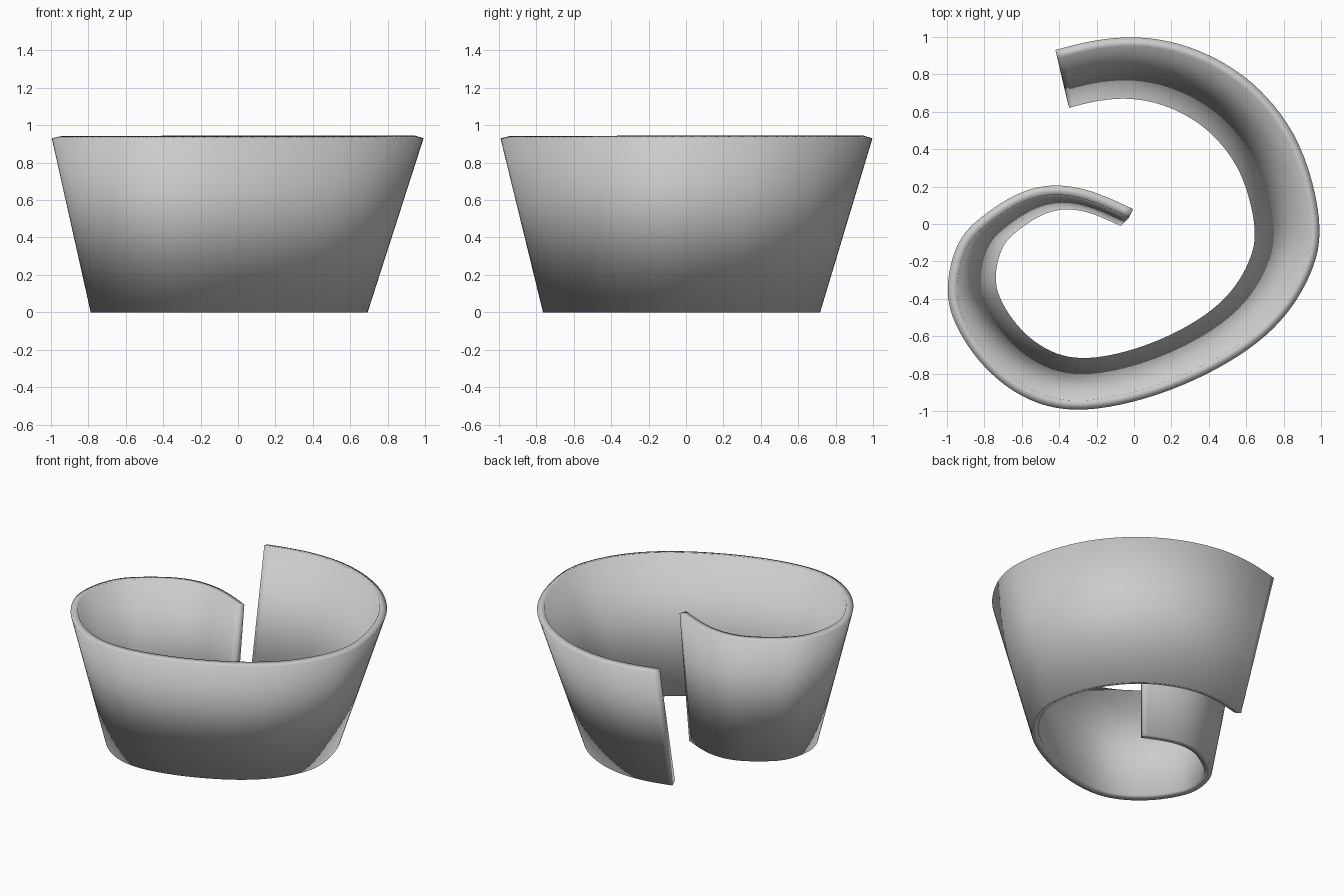
import bpy, bmesh
from mathutils import Vector

if "Cube" in bpy.data.objects:
    bpy.data.objects.remove(bpy.data.objects["Cube"])

# Outer top rim of the curled wall, as seen from above
RIM = [(-0.42, 0.93), (-0.22, 0.98), (0.0, 1.0), (0.22, 0.97), (0.44, 0.885),
       (0.67, 0.725), (0.89, 0.43), (1.0, 0.0), (0.945, -0.27), (0.78, -0.53),
       (0.51, -0.74), (0.13, -0.915), (-0.27, -1.0), (-0.56, -0.945),
       (-0.80, -0.77), (-0.96, -0.53), (-1.0, -0.33), (-0.94, -0.09),
       (-0.80, 0.05), (-0.61, 0.17), (-0.42, 0.21), (-0.22, 0.175), (-0.005, 0.08)]
CENTRE = Vector((-0.18, -0.10))   # the foot is the rim scaled about this point
TAPER = 0.745
HEIGHT = 0.93
THICK = 0.05


def smooth_path(points, steps=6):
    """Catmull-Rom path, lightly relaxed."""
    p = [Vector(q) for q in points]
    p = [2 * p[0] - p[1]] + p + [2 * p[-1] - p[-2]]
    out = []
    for a, b, c, d in zip(p, p[1:], p[2:], p[3:]):
        for k in range(steps):
            t = k / steps
            out.append(0.5 * (2 * b + (c - a) * t + (2 * a - 5 * b + 4 * c - d) * t ** 2
                              + (3 * b - a - 3 * c + d) * t ** 3))
    out.append(p[-2])
    for _ in range(8):
        out = [out[0]] + [(a + 2 * b + c) / 4 for a, b, c in zip(out, out[1:], out[2:])] + [out[-1]]
    return out


# Curled wall: a tilted four-sided section carried along the rim
path = smooth_path(RIM)
bm = bmesh.new()
sections = []
for i, p in enumerate(path):
    foot = CENTRE + (p - CENTRE) * TAPER
    top, low = p.to_3d(), foot.to_3d()
    top.z = HEIGHT
    along = (path[min(i + 1, len(path) - 1)] - path[max(i - 1, 0)]).to_3d()
    inward = (top - low).cross(along).normalized()
    if inward.z < 0:
        inward = -inward
    inward *= THICK
    sections.append([bm.verts.new(v) for v in (low, top, top + inward, low + inward)])

for a, b in zip(sections, sections[1:]):
    for k in range(4):
        n = (k + 1) % 4
        bm.faces.new((a[k], a[n], b[n], b[k]))
bm.faces.new(sections[0])
bm.faces.new(sections[-1])
bmesh.ops.recalc_face_normals(bm, faces=bm.faces[:])
for f in bm.faces:
    f.smooth = True

mesh = bpy.data.meshes.new("curled_wall")
bm.to_mesh(mesh)
bm.free()
wall = bpy.data.objects.new("curled_wall", mesh)
bpy.context.collection.objects.link(wall)
